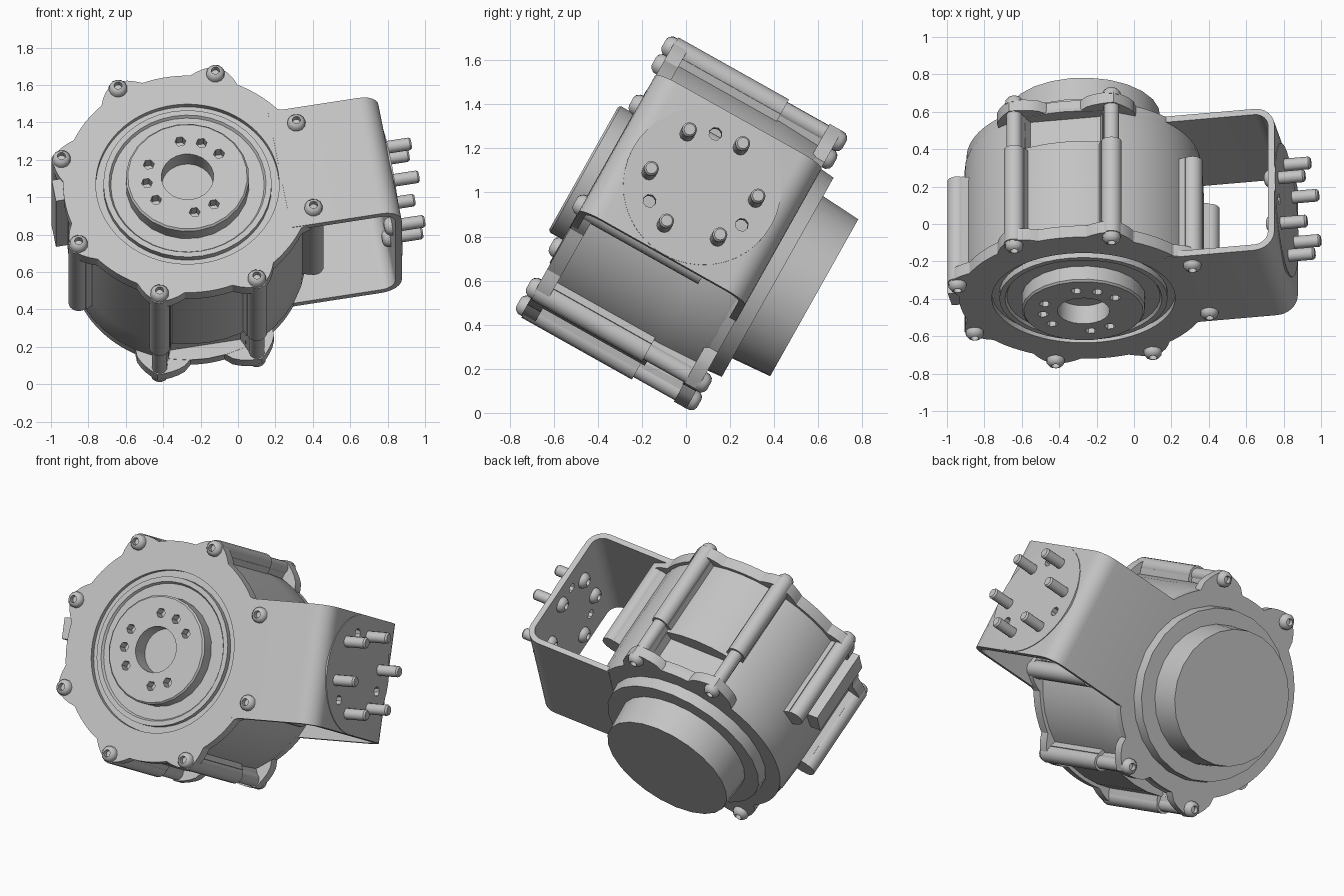
import bpy, bmesh
from math import radians, sin, cos, pi
from mathutils import Matrix

cube = bpy.data.objects.get("Cube")
if cube:
    bpy.data.objects.remove(cube, do_unlink=True)

# One plain grey for the whole assembly
grey = bpy.data.materials.new("light grey metal")
grey.use_nodes = True
colour = (0.55, 0.55, 0.55, 1)
grey.diffuse_color = colour
grey.node_tree.nodes["Principled BSDF"].inputs["Base Color"].default_value = colour

# Assembly is tilted back and rolled; parts are built with the motor axis on local y
TILT = (Matrix.Translation((-0.27, -0.02, 0.86))
        @ Matrix.Rotation(radians(-29.3), 4, 'X') @ Matrix.Rotation(radians(-10), 4, 'Y'))
FRONT, BACK = -0.43, 0.43
BOLT_R = 0.69
parts = []


def turn(deg):
    return Matrix.Rotation(radians(deg), 4, 'Z')


def place(x, y, z, deg=0):
    return Matrix.Translation((x, y, z)) @ turn(deg)


def polar(r, deg):
    return r * cos(radians(deg)), r * sin(radians(deg))


def finish(name, bm, local=Matrix()):
    bmesh.ops.remove_doubles(bm, verts=bm.verts, dist=1e-5)
    bmesh.ops.recalc_face_normals(bm, faces=bm.faces)
    mesh = bpy.data.meshes.new(name)
    bm.to_mesh(mesh)
    bm.free()
    mesh.materials.append(grey)
    ob = bpy.data.objects.new(name, mesh)
    bpy.context.collection.objects.link(ob)
    ob.matrix_world = TILT @ local
    parts.append(ob)
    return ob


def lathe(name, profile, segs=32, local=Matrix()):
    """Spin (radius, height) points round the y axis."""
    bm = bmesh.new()
    verts = [bm.verts.new((r, h, 0)) for r, h in profile]
    edges = [bm.edges.new(pair) for pair in zip(verts, verts[1:])]
    bmesh.ops.spin(bm, geom=verts + edges, cent=(0, 0, 0), axis=(0, 1, 0),
                   angle=2 * pi, steps=segs)
    return finish(name, bm, local)


def rod(name, r, h0, h1, segs=12, local=Matrix()):
    return lathe(name, [(0, h0), (r, h0), (r, h1), (0, h1)], segs, local)


def box(name, size, local):
    bm = bmesh.new()
    bmesh.ops.create_cube(bm, size=1)
    bmesh.ops.scale(bm, vec=size, verts=bm.verts)
    return finish(name, bm, local)


def ring_solid(name, loops):
    """Join four point loops, closed or open, into a tube of rectangular section."""
    bm = bmesh.new()
    rows = [[bm.verts.new(p) for p in loop] for loop in loops]
    for a, b in zip(rows, rows[1:] + rows[:1]):
        for i in range(len(a) - 1):
            bm.faces.new((a[i], a[i + 1], b[i + 1], b[i]))
    if loops[0][0] != loops[0][-1]:
        for end in (0, -1):
            bm.faces.new([row[end] for row in rows])
    return finish(name, bm)


def cut(target, cutter):
    cutter.hide_render = True
    mod = target.modifiers.new("cut", 'BOOLEAN')
    mod.operation, mod.object, mod.solver = 'DIFFERENCE', cutter, 'EXACT'
    bpy.context.view_layer.objects.active = target
    bpy.ops.object.modifier_apply(modifier=mod.name)
    parts.remove(cutter)
    bpy.data.objects.remove(cutter, do_unlink=True)


def drill(target, positions, r, depth, segs, deg):
    for p in positions:
        cut(target, rod("drill_cutter", r, -depth, depth, segs, place(*p, deg)))


def lobed_plate(name, inner, base, bolts, y0, y1, spread, count=128):
    """Flat ring whose rim swells into a lobe at each bolt."""
    def rim(y):
        pts = []
        for i in range(count):
            a = 360 * i / count
            gap = min(abs((a - b + 180) % 360 - 180) for b in bolts)
            swell = max(0, 1 - gap / spread) ** 0.6
            x, z = polar(base + (0.74 - base) * swell, a)
            pts.append((x, y, z))
        return pts + pts[:1]

    def bore(y):
        ring = [polar(inner, 360 * i / count) for i in range(count)]
        return [(x, y, z) for x, z in ring + ring[:1]]
    return ring_solid(name, [rim(y0), rim(y1), bore(y1), bore(y0)])


def screw_head(name, local):
    lathe(name, [(0, 0.012), (0.02, 0.012), (0.022, 0.04), (0.036, 0.034),
                 (0.048, 0.018), (0.05, -0.01), (0, -0.01)], 12, local)


# Motor drum with the stepped front recess, and flat pockets above and below at the rear
drum = lathe("motor_drum", [(0, -0.38), (0.3, -0.38), (0.3, -0.42), (0.41, -0.42),
                            (0.42, -0.435), (0.45, -0.435), (0.45, -0.4), (0.645, -0.4),
                            (0.645, 0.17), (0.635, 0.36), (0.61, BACK), (0, BACK)], 40)
for side in (-1, 1):
    cut(drum, box("pocket_cutter", (0.42, 0.19, 0.3), place(0, 0.265, side * 0.7)))
bolts = [22.5 + 45 * i for i in range(8)]
through = [b for b in bolts if abs(sin(radians(b))) > 0.7]
lobed_plate("front_plate", 0.49, 0.665, bolts, FRONT, -0.36, 10)
lobed_plate("rear_plate", 0.45, 0.625, through, 0.365, BACK, 14)
box("side_tab", (0.11, 0.5, 0.13), place(-0.655, -0.17, 0.09))

# Front output hub with its bolt circle
hub = lathe("output_hub", [(0, -0.4), (0.14, -0.4), (0.14, -0.51), (0.32, -0.51),
                           (0.33, -0.5), (0.33, -0.37), (0, -0.37)], 24)
hub_holes = [polar(0.22, a) for a in (30, 60, 90, 150, 180, 210, 270, 300)]
drill(hub, [(x, -0.51, z) for x, z in hub_holes], 0.03, 0.06, 6, 0)

# Rear ring and end cap
lathe("rear_ring", [(0, 0.4), (0.53, 0.4), (0.52, 0.5), (0, 0.5)], 24)
lathe("rear_cap", [(0, 0.48), (0.425, 0.48), (0.41, 0.69), (0, 0.69)], 24)

# Columns and screws round the drum
for b in bolts:
    x, z = polar(BOLT_R, b)
    at = Matrix.Translation((x, 0, z))
    reach = 0.15 if b in through else 0.2
    rod("column", 0.055, FRONT + 0.005, reach, 14, at)
    rib = Matrix.Rotation(radians(-b), 4, 'Y')
    box("column_rib", (0.08, reach + 0.42, 0.115),
        rib @ Matrix.Translation((0.64, reach / 2 - 0.21, 0)))
    screw_head("front_screw", place(x, FRONT, z, 180))
    if b in through:
        rod("rear_post", 0.042, 0.1, BACK, 12, at)
        box("rear_post_rib", (0.12, 0.28, 0.07), rib @ Matrix.Translation((0.62, 0.28, 0)))
        screw_head("rear_screw", place(x, BACK, z))

# Bent bracket: two cheeks joined by an end wall
END, HALF, THICK, BEND = 1.1, 0.36, 0.035, 0.11


def bracket_path(inset, z):
    pts = [(0.5, FRONT - 0.003 + inset, z)]
    for side, start in ((-1, -90), (1, 0)):
        for i in range(7):
            dx, dy = polar(BEND - inset, start + 15 * i)
            pts.append((END - BEND + dx, side * (0.433 - BEND) + dy, z))
    return pts + [(0.5, BACK + 0.003 - inset, z)]


bracket = ring_solid("bracket", [bracket_path(0, -HALF), bracket_path(0, HALF),
                                 bracket_path(THICK, HALF), bracket_path(THICK, -HALF)])
flange = rod("end_flange", HALF, END - 0.03, END + 0.004, 40, turn(-90))
end_holes = [(END,) + polar(0.25, a) for a in (105, 225, 345)]
for part in (bracket, flange):
    drill(part, end_holes, 0.03, 0.1, 8, -90)

# Pins through the end wall with round heads inside
for i in range(6):
    y, z = polar(0.25, 15 + 60 * i)
    lathe("end_pin", [(0, 1.05), (0.034, 1.05), (0.034, 1.235), (0.026, 1.245), (0, 1.245)],
          12, place(0, y, z, -90))
    screw_head("end_pin_head", place(END - THICK, y, z, 90))

# Smooth round parts while keeping hard edges
bpy.ops.object.select_all(action='DESELECT')
for ob in parts:
    ob.select_set(True)
bpy.context.view_layer.objects.active = parts[0]
bpy.ops.object.shade_smooth_by_angle(angle=radians(32))
